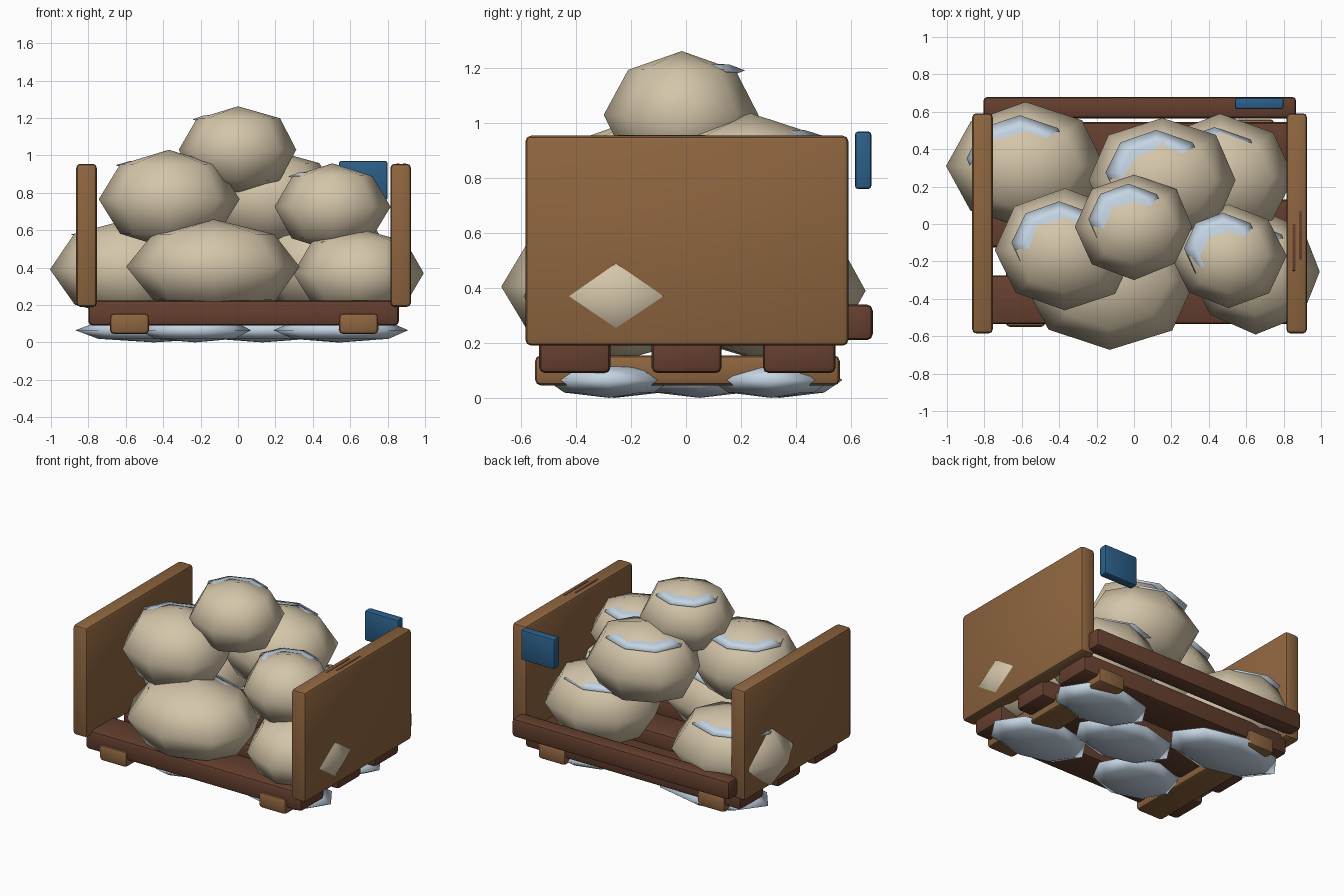
import bpy, bmesh, random
from mathutils import Vector

random.seed(4)
if "Cube" in bpy.data.objects:
    bpy.data.objects.remove(bpy.data.objects["Cube"], do_unlink=True)


def material(name, rgb):
    mat = bpy.data.materials.new(name)
    mat.use_nodes = True
    color = (*rgb, 1)
    mat.diffuse_color = color
    mat.node_tree.nodes["Principled BSDF"].inputs["Base Color"].default_value = color
    return mat


WOOD = material("warm wood", (0.27, 0.13, 0.05))
DARK = material("dark wood", (0.13, 0.05, 0.028))
STONE = material("tan stone", (0.66, 0.56, 0.40))
SNOW = material("pale snow", (0.56, 0.67, 0.78))
BLUE = material("blue paint", (0.025, 0.115, 0.25))


def add_object(name, bm, mat):
    mesh = bpy.data.meshes.new(name)
    bm.to_mesh(mesh)
    bm.free()
    mesh.materials.append(mat)
    for poly in mesh.polygons:
        poly.use_smooth = True
    obj = bpy.data.objects.new(name, mesh)
    bpy.context.collection.objects.link(obj)
    return obj


def board(name, x, y, z, mat, bevel=0.022):
    """Rounded board given by its extent on each axis."""
    bm = bmesh.new()
    bmesh.ops.create_cube(bm, size=1)
    for v in bm.verts:
        v.co = Vector([(r[0] + r[1]) / 2 + c * (r[1] - r[0]) for c, r in zip(v.co, (x, y, z))])
    bmesh.ops.bevel(bm, geom=bm.edges[:], offset=bevel, segments=2,
                    profile=0.5, affect='EDGES')
    obj = add_object(name, bm, mat)
    bpy.context.view_layer.objects.active = obj
    obj.select_set(True)
    bpy.ops.object.shade_smooth_by_angle()
    obj.select_set(False)


def lump(name, center, radii, mat, jitter):
    """Coarse, slightly uneven ellipsoid."""
    bm = bmesh.new()
    bmesh.ops.create_uvsphere(bm, u_segments=8, v_segments=4, radius=1)
    for v in bm.verts:
        k = 1 + random.uniform(-jitter, jitter)
        v.co = Vector([c + p * r * k for c, p, r in zip(center, v.co, radii)])
    bmesh.ops.triangulate(bm, faces=bm.faces[:])
    add_object(name, bm, mat)


# Deck planks and the skids below them
for label, y in (("front", (-0.535, -0.275)), ("middle", (-0.125, 0.13)), ("back", (0.28, 0.545))):
    board(label + "_deck_plank", (-0.80, 0.86), y, (0.09, 0.225), DARK)
for label, x in (("right", (-0.685, -0.475)), ("left", (0.54, 0.75))):
    board(label + "_skid", x, (-0.55, 0.56), (0.045, 0.155), WOOD)

# End walls, back rail and sign
for label, x in (("right", (-0.865, -0.755)), ("left", (0.815, 0.925))):
    board(label + "_end_wall", x, (-0.585, 0.592), (0.19, 0.955), WOOD)
board("back_rail", (-0.805, 0.867), (0.565, 0.68), (0.21, 0.34), DARK)
board("blue_sign", (0.54, 0.80), (0.615, 0.675), (0.76, 0.97), BLUE, 0.012)

# Worn streaks on top of the left wall
for label, x, y in (("outer", 0.89, (-0.19, 0.07)), ("inner", 0.855, (-0.25, 0.0))):
    board(label + "_worn_streak", (x - 0.008, x + 0.008), y, (0.950, 0.957), DARK, 0.001)

# Boulders, each with a thin snow cap just breaking the surface
boulders = {
    "top": ((0, -0.015, 1.03), (0.315, 0.28, 0.235)),
    "upper_right": ((-0.37, -0.14, 0.765), (0.375, 0.325, 0.265)),
    "upper_left": ((0.505, -0.17, 0.725), (0.305, 0.28, 0.235)),
    "upper_back": ((0.15, 0.235, 0.77), (0.40, 0.335, 0.265)),
    "lower_right": ((-0.58, 0.31, 0.39), (0.42, 0.34, 0.27)),
    "lower_front": ((-0.13, -0.30, 0.405), (0.465, 0.375, 0.25)),
    "lower_left": ((0.65, -0.255, 0.37), (0.35, 0.33, 0.24)),
    "lower_back": ((0.46, 0.25, 0.41), (0.40, 0.335, 0.265)),
}
for label, (c, r) in boulders.items():
    lump(label + "_boulder", c, r, STONE, 0.02)
    cap = (c[0] - 0.03, c[1] + 0.04, c[2] + 0.69 * r[2])
    lump(label + "_snow_cap", cap, (0.68 * r[0], 0.68 * r[1], 0.03), SNOW, 0)

# Flat snow drifts under the skids
drifts = [(-0.45, 0.34, 0.42, 0.23), (-0.23, -0.26, 0.30, 0.24), (0.13, 0.05, 0.36, 0.23),
          (0.53, 0.31, 0.34, 0.22), (0.55, -0.28, 0.36, 0.23)]
for i, (x, y, rx, ry) in enumerate(drifts):
    lump(f"snow_drift_{i + 1}", (x, y, 0.065), (rx, ry, 0.065), SNOW, 0)
